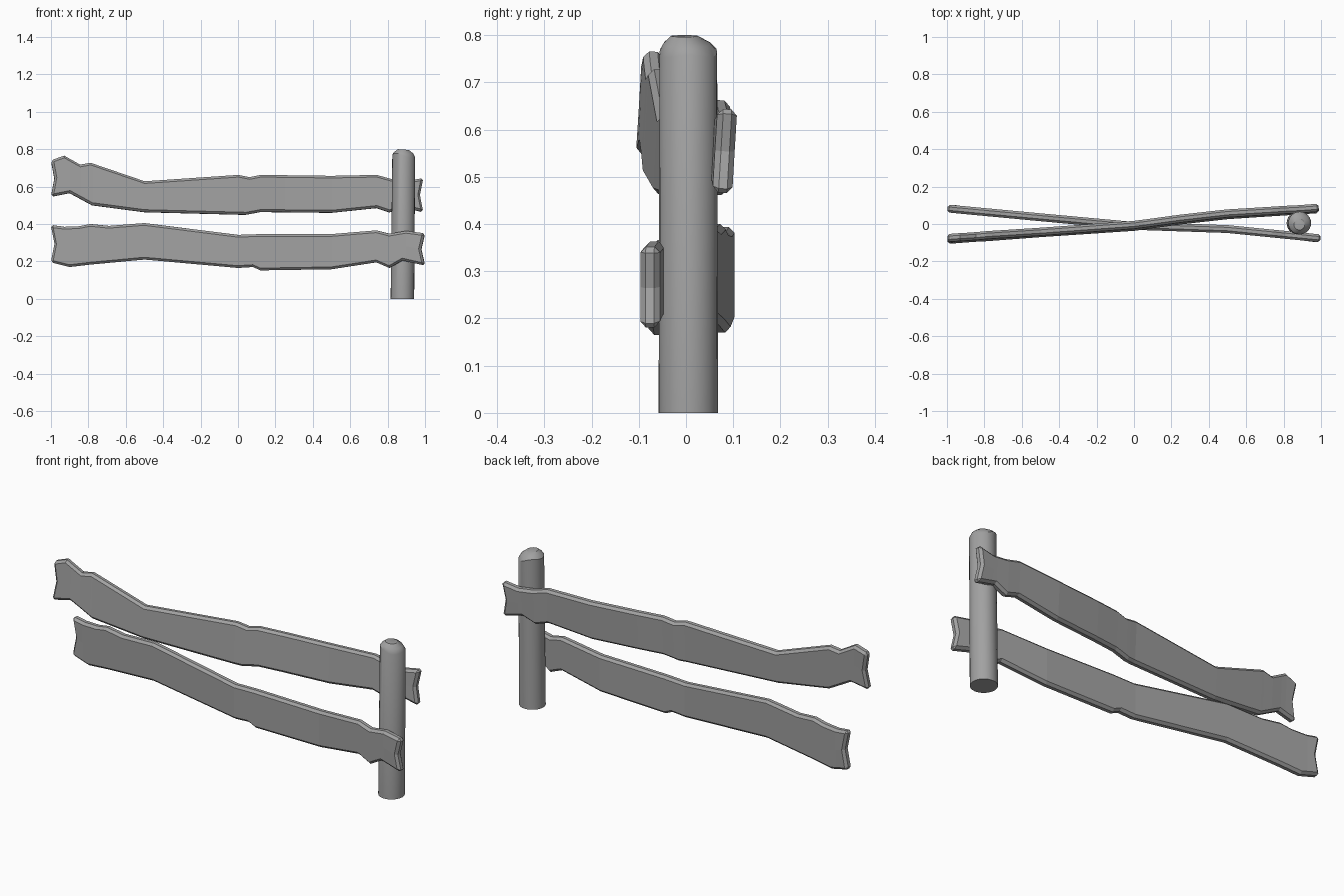
import bpy, bmesh, math

cube = bpy.data.objects.get("Cube")
if cube:
    bpy.data.objects.remove(cube, do_unlink=True)

wood = bpy.data.materials.new("grey_wood")
wood.use_nodes = True
wood.diffuse_color = (0.36, 0.36, 0.36, 1)
wood.node_tree.nodes["Principled BSDF"].inputs["Base Color"].default_value = (0.36, 0.36, 0.36, 1)


def add_object(name, bm):
    mesh = bpy.data.meshes.new(name)
    bmesh.ops.recalc_face_normals(bm, faces=bm.faces)
    bm.to_mesh(mesh)
    bm.free()
    mesh.materials.append(wood)
    obj = bpy.data.objects.new(name, mesh)
    bpy.context.collection.objects.link(obj)
    return obj


def sample(line, x):
    """Height of a polyline at x."""
    for (xa, a), (xb, b) in zip(line, line[1:]):
        if x <= xb:
            return a + (b - a) * (x - xa) / (xb - xa)
    return line[-1][1]


def plank(name, top, bottom, bend, lean, notch):
    """Bent sheet between two edge lines, thickened and chamfered."""
    bm = bmesh.new()
    xs = sorted({p[0] for line in (top, bottom, bend) for p in line})
    columns = []
    for i, x in enumerate(xs):
        hi, lo, y = sample(top, x), sample(bottom, x), sample(bend, x)
        cut = notch if i == 0 else -notch if i == len(xs) - 1 else 0
        mid = (hi + lo) / 2
        columns.append([bm.verts.new((x + (cut if z == mid else 0), y + lean * (z - mid), z))
                        for z in (lo, mid, hi)])
    for a, b in zip(columns, columns[1:]):
        for k in range(2):
            bm.faces.new((a[k], b[k], b[k + 1], a[k + 1]))
    obj = add_object(name, bm)
    solid = obj.modifiers.new("thickness", "SOLIDIFY")
    solid.thickness = 0.042
    solid.offset = 0
    bevel = obj.modifiers.new("worn_edges", "BEVEL")
    bevel.width = 0.012
    bevel.segments = 1
    bevel.limit_method = "ANGLE"
    bevel.angle_limit = math.radians(60)


plank("upper_rail",
      [(-1, .74), (-.93, .765), (-.845, .717), (-.79, .727), (-.5, .628), (0, .662), (.06, .65),
       (.12, .662), (.5, .657), (.74, .662), (.82, .64), (.9, .63), (.99, .645)],
      [(-1, .545), (-.9, .565), (-.78, .5), (-.5, .463), (.04, .449), (.12, .464), (.5, .46),
       (.74, .485), (.81, .462), (.88, .49), (.99, .463)],
      [(-1, -.08), (0, -.01), (.25, .024), (.5, .052), (.99, .083)], .06, .018)
plank("lower_rail",
      [(-1, .395), (-.93, .385), (-.85, .388), (-.79, .4), (-.69, .39), (-.5, .405), (0, .342),
       (.12, .346), (.5, .346), (.74, .366), (.81, .348), (.9, .363), (1, .35)],
      [(-1, .195), (-.9, .17), (-.79, .183), (-.5, .21), (0, .165), (.08, .17), (.12, .152),
       (.5, .158), (.74, .195), (.81, .165), (.88, .205), (1, .178)],
      [(-1, .083), (-.5, .036), (0, -.01), (.5, -.027), (1, -.077)], 0, .02)

# Round post with a slightly uneven, hewn top
bm = bmesh.new()
SIDES = 24
rings = []
for r, z, cx, cy, tilt, wave in ((.063, 0, .879, .005, 0, 0), (.061, .765, .886, .005, .012, .005),
                                 (.05, .782, .886, .002, .006, .002), (.029, .798, .884, -.003, .002, 0)):
    ring = []
    for i in range(SIDES):
        a = math.tau * i / SIDES
        ring.append(bm.verts.new((cx + r * math.cos(a), cy + r * math.sin(a),
                                  z - tilt * math.cos(a) + wave * math.cos(3 * a))))
    rings.append(ring)
for a, b in zip(rings, rings[1:]):
    for i in range(SIDES):
        j = (i + 1) % SIDES
        bm.faces.new((a[i], a[j], b[j], b[i]))
bm.faces.new(rings[0])
bm.faces.new(rings[-1])
post = add_object("post", bm)
bpy.context.view_layer.objects.active = post
post.select_set(True)
bpy.ops.object.shade_smooth_by_angle(angle=math.radians(30))
